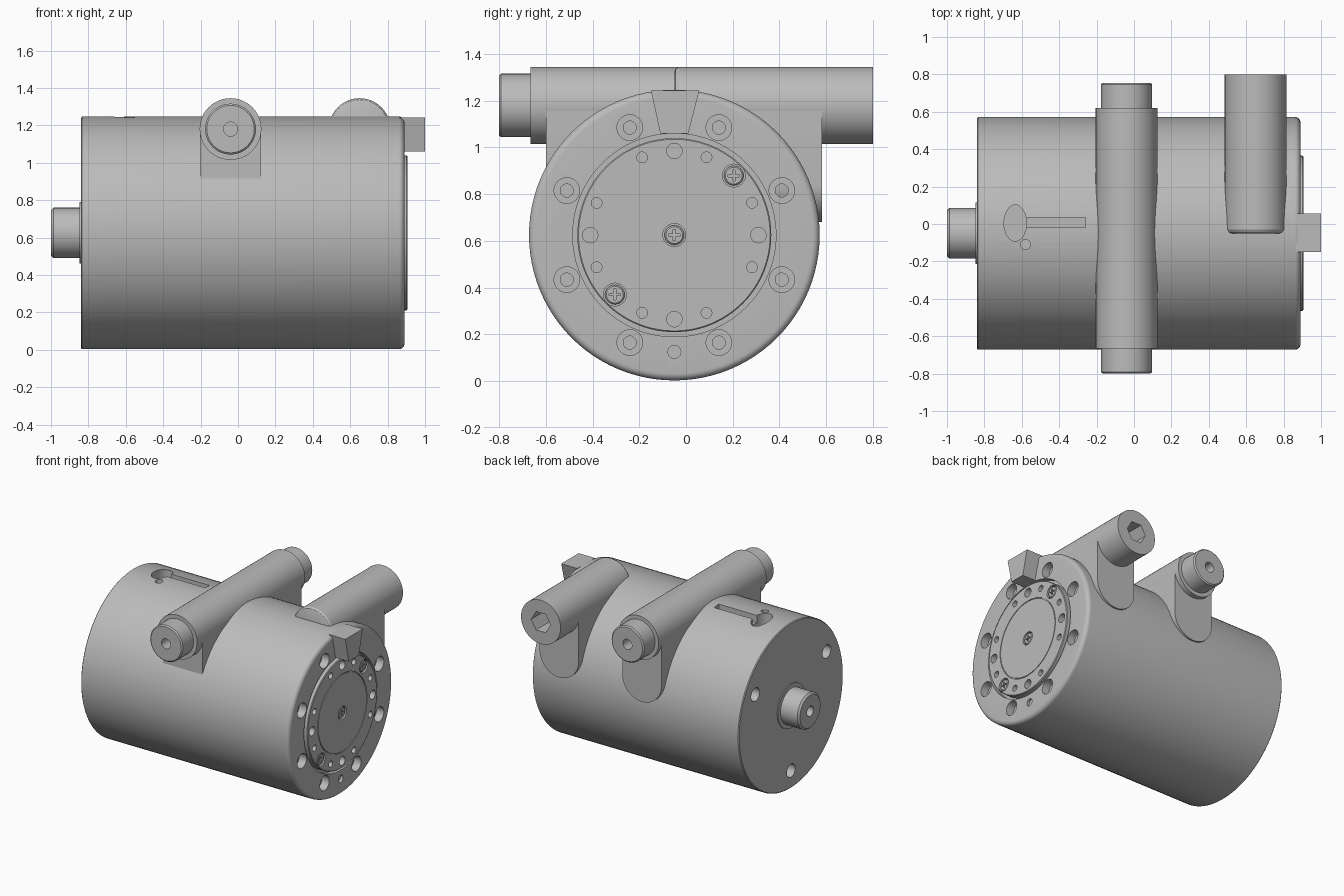
import bpy, bmesh, math

cube = bpy.data.objects.get("Cube")
if cube:
    bpy.data.objects.remove(cube, do_unlink=True)

metal = bpy.data.materials.new("plain_grey_metal")
metal.use_nodes = True
GREY = (0.5, 0.5, 0.5, 1)
metal.diffuse_color = GREY
metal.node_tree.nodes["Principled BSDF"].inputs["Base Color"].default_value = GREY

CY, CZ = -0.05, 0.625          # main axis
R = 0.622                      # body radius
PLACE = {"x": lambda u, v, w: (w, u, v),
         "y": lambda u, v, w: (u, w, v),
         "z": lambda u, v, w: (u, v, w)}


def loft(bm, rings, axis):
    """Close a stack of (outline, height) rings into a solid."""
    rows = [[bm.verts.new(PLACE[axis](u, v, w)) for u, v in pts] for pts, w in rings]
    n = len(rows[0])
    for a, b in zip(rows, rows[1:]):
        for i in range(n):
            j = (i + 1) % n
            bm.faces.new((a[i], a[j], b[j], b[i]))
    bm.faces.new(rows[0][::-1])
    bm.faces.new(rows[-1])


def circle(u, v, r, n, squash=1.0):
    return [(u + squash * r * math.cos(math.tau * i / n),
             v + r * math.sin(math.tau * i / n)) for i in range(n)]


def lathe(bm, axis, centre, profile, n=32):
    loft(bm, [(circle(*centre, r, n), w) for w, r in profile], axis)


def box(bm, x, y, z):
    loft(bm, [([(x[0], y[0]), (x[1], y[0]), (x[1], y[1]), (x[0], y[1])], w) for w in z], "z")


def finish(name, bm, cutter=None):
    """Turn a bmesh into a named part, cutting away another bmesh if given."""
    def to_object(label, source):
        bmesh.ops.recalc_face_normals(source, faces=source.faces)
        mesh = bpy.data.meshes.new(label)
        source.to_mesh(mesh)
        source.free()
        ob = bpy.data.objects.new(label, mesh)
        bpy.context.collection.objects.link(ob)
        return ob
    ob = to_object(name, bm)
    if cutter:
        tool = to_object(name + "_cutter", cutter)
        tool.hide_render = True
        mod = ob.modifiers.new("cut", "BOOLEAN")
        mod.operation, mod.solver, mod.object = "DIFFERENCE", "EXACT", tool
        mod.use_self = True
        deps = bpy.context.evaluated_depsgraph_get()
        ob.data = bpy.data.meshes.new_from_object(ob.evaluated_get(deps))
        ob.modifiers.clear()
        bpy.data.objects.remove(tool, do_unlink=True)
    ob.data.materials.clear()
    ob.data.materials.append(metal)
    ob.data.shade_smooth()
    ob.data.set_sharp_from_angle(angle=math.radians(28))
    return ob


def polar(radius, degrees):
    a = math.radians(degrees)
    return CY + radius * math.cos(a), CZ + radius * math.sin(a)


# Main housing with a rounded front rim and a recess for the flange
body, cut = bmesh.new(), bmesh.new()
rim = [(0.86 + 0.03 * math.sin(a), R - 0.03 + 0.03 * math.cos(a))
       for a in (math.radians(15 * k) for k in range(7))]
lathe(body, "x", (CY, CZ), [(-0.84, R - 0.006), (-0.834, R)] + rim +
      [(0.89, 0.435), (0.85, 0.435), (0.85, 0.02)], 96)

# Counterbored bolt holes in the output face
for k in range(8):
    lathe(cut, "x", polar(0.498, 22.5 + 45 * k),
          [(0.7, 0.028), (0.83, 0.028), (0.83, 0.055), (0.95, 0.055)], 24)
lathe(cut, "x", polar(0.5, 270), [(0.87, 0.028), (0.95, 0.028)], 20)

# Three holes in the rear face
for angle in (30, 150, 270):
    lathe(cut, "x", polar(0.49, angle), [(-0.95, 0.05), (-0.7, 0.05)], 24)

# Keyhole slot on top
loft(cut, [(circle(-0.635, 0.005, 0.097, 32, 0.62), w) for w in (1.15, 1.4)], "z")
box(cut, (-0.6, -0.26), (-0.02, 0.035), (1.19, 1.4))
lathe(cut, "z", (-0.58, -0.11), [(1.15, 0.027), (1.4, 0.027)], 16)
finish("housing", body, cut)

# Output flange with its ring of holes
flange, cut = bmesh.new(), bmesh.new()
lathe(flange, "x", (CY, CZ), [(0.84, 0.415), (0.9, 0.415), (0.905, 0.41), (0.905, 0.294),
      (0.899, 0.294), (0.899, 0.288), (0.905, 0.288), (0.905, 0.02)], 96)
for k in range(4):
    lathe(cut, "x", polar(0.36, 90 * k), [(0.86, 0.033), (0.95, 0.033)], 24)
    for side in (-22.5, 22.5):
        lathe(cut, "x", polar(0.36, 90 * k + side), [(0.86, 0.023), (0.95, 0.023)], 20)
screws = [polar(0.36, 45), polar(0.36, 225), (CY, CZ)]
for c in screws:
    lathe(cut, "x", c, [(0.88, 0.049), (0.95, 0.049)], 24)
finish("output_flange", flange, cut)

# Cross-head screws
for i, (y, z) in enumerate(screws):
    head, cut = bmesh.new(), bmesh.new()
    lathe(head, "x", (y, z), [(0.87, 0.042), (0.897, 0.042), (0.902, 0.036)], 24)
    arm, thin = 0.024, 0.005
    cross = [(thin, thin), (thin, arm), (-thin, arm), (-thin, thin), (-arm, thin), (-arm, -thin),
             (-thin, -thin), (-thin, -arm), (thin, -arm), (thin, -thin), (arm, -thin), (arm, thin)]
    loft(cut, [([(y + u, z + v) for u, v in cross], w) for w in (0.89, 0.95)], "x")
    finish(f"flange_screw_{i + 1}", head, cut)

# Wedge key over the flange rim
key = bmesh.new()
loft(key, [([(-0.11, 1.06), (0.01, 1.06), (0.057, 1.243), (-0.15, 1.243)], w)
           for w in (0.865, 1.0)], "x")
finish("wedge_key", key)

# Rear input shaft and collar
shaft, cut = bmesh.new(), bmesh.new()
lathe(shaft, "x", (CY, CZ), [(-1.0, 0.122), (-0.987, 0.135), (-0.847, 0.135),
      (-0.847, 0.165), (-0.83, 0.165)], 40)
lathe(cut, "x", (CY, CZ), [(-1.1, 0.038), (-0.92, 0.038)], 20)
finish("input_shaft", shaft, cut)

# Worm tube across the top, with stepped and bored ends
TZ, TR = 1.18, 0.165
tube, cut = bmesh.new(), bmesh.new()
lathe(tube, "y", (-0.04, TZ), [(-0.8, 0.127), (-0.792, 0.136), (-0.665, 0.136), (-0.665, TR),
      (0.62, TR), (0.62, 0.136), (0.747, 0.136), (0.755, 0.127)], 48)
for span in ((-0.9, -0.7), (0.66, 0.9)):
    lathe(cut, "y", (-0.04, TZ), [(w, 0.038) for w in span], 20)
finish("worm_tube", tube, cut)

# Shorter tube with a hexagonal socket
tube, cut = bmesh.new(), bmesh.new()
lathe(tube, "y", (0.65, TZ), [(-0.05, 0.145), (-0.044, 0.157), (-0.03, TR), (0.8, TR)], 48)
lathe(cut, "y", (0.65, TZ), [(0.6, 0.08), (0.9, 0.08)], 6)
finish("socket_tube", tube, cut)

# Round-bottomed saddles joining the tubes to the housing
for name, x, front in (("worm_saddle", -0.04, -0.6), ("socket_saddle", 0.65, 0.0)):
    saddle = bmesh.new()
    r, low = 0.163, 0.843
    arc = [(x - r * math.cos(a), low - r * math.sin(a))
           for a in (math.pi * k / 20 for k in range(21))]
    loft(saddle, [(arc + [(x + r, TZ), (x - r, TZ)], w) for w in (front, 0.582)], "y")
    finish(name, saddle)
